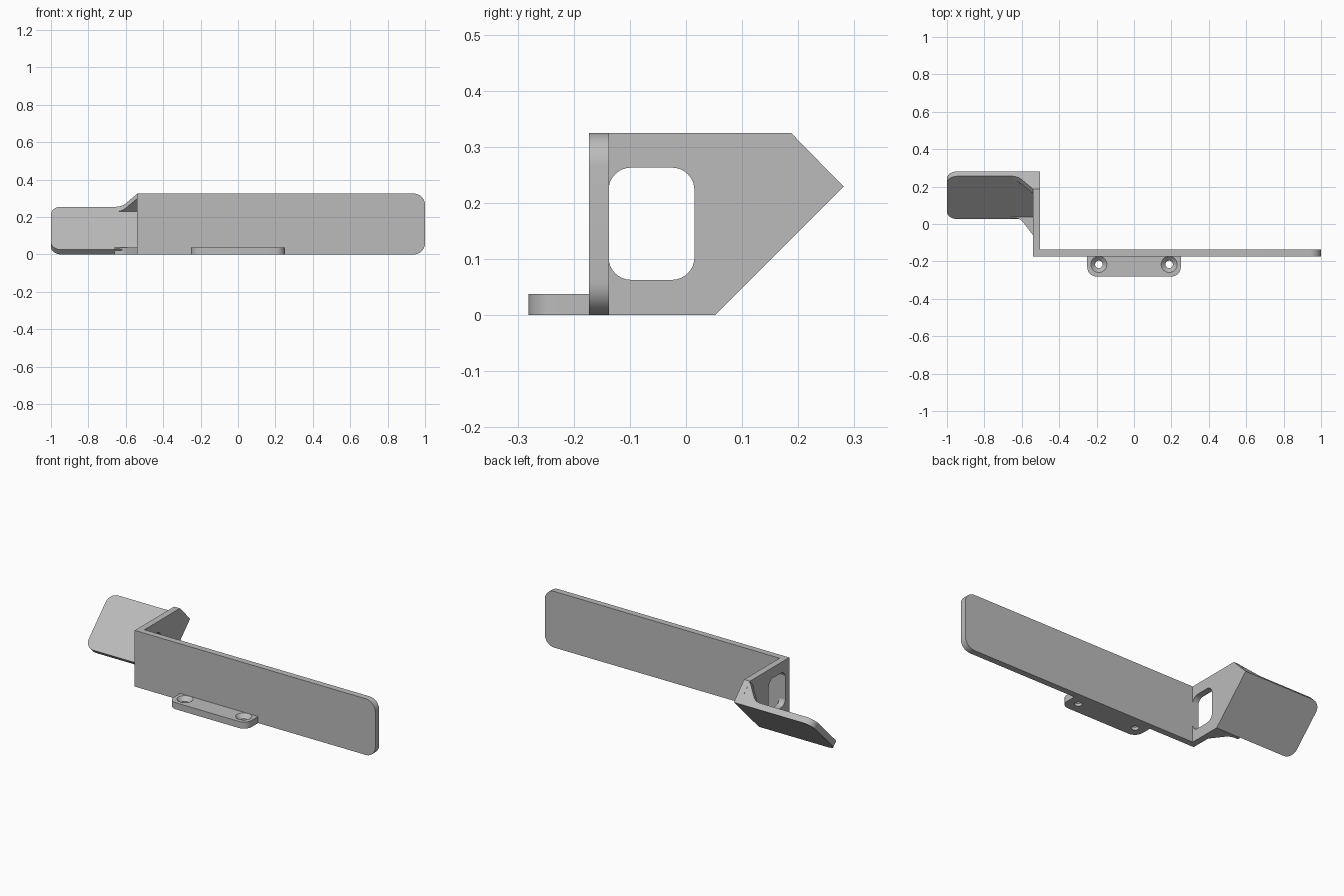
import bpy, bmesh, math
from mathutils import Matrix, Vector

cube = bpy.data.objects.get("Cube")
if cube:
    bpy.data.objects.remove(cube, do_unlink=True)

GREY = (0.5, 0.5, 0.5, 1)
mat = bpy.data.materials.new("matte_grey")
mat.use_nodes = True
mat.diffuse_color = GREY
next(n for n in mat.node_tree.nodes
     if n.type == "BSDF_PRINCIPLED").inputs["Base Color"].default_value = GREY

T = 0.036                       # sheet thickness
WALL, INNER = -0.54, -0.503     # outer and inner faces of the side wall
FRONT, BACK = -0.173, -0.137    # faces of the front panel


def frame(origin, u, v, w):
    """Matrix whose axes are u, v (profile plane) and w (extrusion)."""
    m = Matrix((u, v, w)).transposed().to_4x4()
    m.translation = origin
    return m


def rounded(corners, steps=8):
    """Outline from (u, v, radius) corners, with arcs where radius > 0."""
    out = []
    for i, (x, y, r) in enumerate(corners):
        p = Vector((x, y))
        if not r:
            out.append(p)
            continue
        a = (Vector(corners[i - 1][:2]) - p).normalized()
        b = (Vector(corners[(i + 1) % len(corners)][:2]) - p).normalized()
        half = a.angle(b) / 2
        centre = p + (a + b).normalized() * r / math.sin(half)
        start = p + a * r / math.tan(half) - centre
        end = p + b * r / math.tan(half) - centre
        sweep = math.atan2(start.x * end.y - start.y * end.x, start.dot(end))
        for k in range(steps + 1):
            out.append(centre + Matrix.Rotation(sweep * k / steps, 2) @ start)
    return out


def prism(name, corners, m, depth, bevel_rule=None):
    bm = bmesh.new()
    face = bm.faces.new([bm.verts.new((p.x, p.y, 0)) for p in rounded(corners)])
    ext = bmesh.ops.extrude_face_region(bm, geom=[face])["geom"]
    bmesh.ops.translate(bm, vec=(0, 0, depth),
                        verts=[e for e in ext if isinstance(e, bmesh.types.BMVert)])
    bm.transform(m)
    if bevel_rule:
        edges = [e for e in bm.edges if all(bevel_rule(v.co) for v in e.verts)]
        bmesh.ops.bevel(bm, geom=edges, offset=T - 0.001, segments=8,
                        profile=0.5, affect="EDGES")
    bmesh.ops.recalc_face_normals(bm, faces=bm.faces)
    me = bpy.data.meshes.new(name)
    bm.to_mesh(me)
    bm.free()
    me.materials.append(mat)
    ob = bpy.data.objects.new(name, me)
    bpy.context.collection.objects.link(ob)
    return ob


def cut(ob, cutter):
    cutter.hide_render = True
    cutter.hide_set(True)
    mod = ob.modifiers.new("cut", "BOOLEAN")
    mod.operation = "DIFFERENCE"
    mod.solver = "EXACT"
    mod.object = cutter


X, Y, Z = (1, 0, 0), (0, 1, 0), (0, 0, 1)
D = math.sqrt(0.5)
SLOPE, NORMAL = (0, D, D), (0, -D, D)
FOOT = 0.052                    # where the slanted edge meets the ground
LENGTH = 0.324                  # length of the slanted edge

# Long front panel with a rounded free end
panel = prism("front_panel",
              [(WALL, 0, 0), (1, 0, 0.06), (1, 0.325, 0.06), (WALL, 0.325, 0)],
              frame((0, FRONT, 0), X, Z, Y), BACK - FRONT)

# Side wall with a slanted lower edge, rounded where it bends into the paddle
wall = prism("side_wall",
             [(BACK, 0, 0), (FOOT, 0, 0), (0.281, 0.229, 0),
              (0.187, 0.325, 0), (BACK, 0.325, 0)],
             frame((WALL, 0, 0), Y, Z, X), INNER - WALL,
             lambda c: c.x > INNER - 0.001 and abs(c.y - FOOT - c.z) < 0.002)
window = prism("window_cutter",
               [(BACK - 0.001, 0.063, 0.04), (0.015, 0.063, 0.04),
                (0.015, 0.263, 0.04), (BACK - 0.001, 0.263, 0.04)],
               frame((WALL - 0.05, 0, 0), Y, Z, X), 0.15)
cut(wall, window)

# Paddle tilted at 45 degrees
paddle = prism("tilted_paddle",
               [(-1, 0, 0.055), (WALL, 0, 0), (WALL, LENGTH, 0), (-1, LENGTH, 0.055)],
               frame((0, FOOT, 0), X, SLOPE, NORMAL), T)

# Gusset across the upper end of the paddle
top_rib = prism("upper_gusset",
                [(-0.66, T - 0.004, 0), (-0.66, T, 0), (-0.622, T, 0.07),
                 (WALL, 0.133, 0), (WALL, T - 0.004, 0)],
                frame((0, FOOT + (LENGTH - T) * D, (LENGTH - T) * D), X, NORMAL, SLOPE), T)

# Gusset lying on the ground at the lower end
low_rib = prism("lower_gusset",
                [(-0.66, 0.05, 0), (-0.66, 0.032, 0), (-0.61, 0.032, 0.06),
                 (WALL, -0.06, 0), (WALL, 0.05, 0)],
                frame((0, 0, 0), X, Y, Z), T)

# Mounting tab with two countersunk screw holes
tab = prism("mounting_tab",
            [(-0.25, FRONT, 0), (-0.25, -0.281, 0.05), (0.25, -0.281, 0.05), (0.25, FRONT, 0)],
            frame((0, 0, 0), X, Y, Z), T + 0.002)
for side, x in (("right", -0.188), ("left", 0.188)):
    bm = bmesh.new()
    rings = []
    for r, z in ((0.02, -0.01), (0.02, 0.016), (0.043, 0.038), (0.043, 0.05)):
        rings.append([bm.verts.new((x + r * math.cos(a), -0.216 + r * math.sin(a), z))
                      for a in (math.tau * k / 32 for k in range(32))])
    for lo, hi in zip(rings, rings[1:]):
        for k in range(32):
            j = (k + 1) % 32
            bm.faces.new((lo[k], lo[j], hi[j], hi[k]))
    bm.faces.new(rings[0][::-1])
    bm.faces.new(rings[-1])
    me = bpy.data.meshes.new(side + "_screw_cutter")
    bm.to_mesh(me)
    bm.free()
    me.materials.append(mat)
    hole = bpy.data.objects.new(side + "_screw_cutter", me)
    bpy.context.collection.objects.link(hole)
    cut(tab, hole)

# Apply the cuts, remove the cutters, and smooth the rounded faces
parts = [panel, wall, paddle, top_rib, low_rib, tab]
for ob in parts:
    bpy.ops.object.select_all(action="DESELECT")
    bpy.context.view_layer.objects.active = ob
    ob.select_set(True)
    for mod in list(ob.modifiers):
        cutter = mod.object
        bpy.ops.object.modifier_apply(modifier=mod.name)
        bpy.data.objects.remove(cutter, do_unlink=True)
    bpy.ops.object.shade_smooth_by_angle(angle=math.radians(30))
